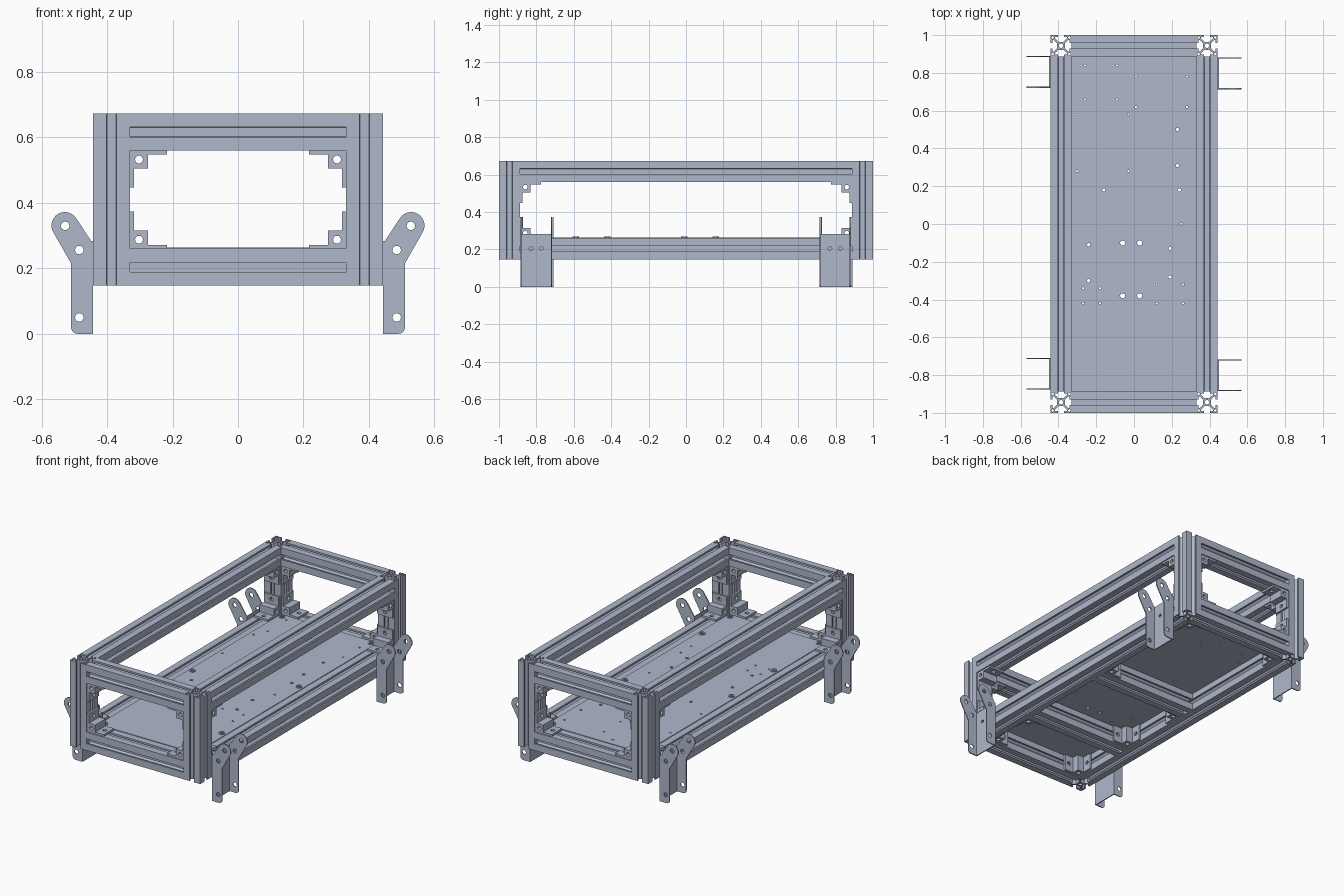
import bpy, bmesh
from math import sin, cos, radians
from mathutils import Matrix, Vector

if "Cube" in bpy.data.objects:
    bpy.data.objects.remove(bpy.data.objects["Cube"])

metal = bpy.data.materials.new("blue_grey_metal")
metal.use_nodes = True
colour = (0.43, 0.48, 0.60, 1)
metal.diffuse_color = colour
metal.node_tree.nodes["Principled BSDF"].inputs["Base Color"].default_value = colour

X, Y, Z = Vector((1, 0, 0)), Vector((0, 1, 0)), Vector((0, 0, 1))


def frame(origin, u, v):
    """Placement whose local x and y point along u and v."""
    m = Matrix((u, v, u.cross(v))).transposed().to_4x4()
    m.translation = Vector(origin)
    return m


def arc(cx, cy, r, start=0, end=360, n=16):
    full = end - start == 360
    steps = n if full else n + 1
    return [(cx + r * cos(radians(start + (end - start) * i / n)),
             cy + r * sin(radians(start + (end - start) * i / n))) for i in range(steps)]


def rect(x0, y0, x1, y1):
    return [(x0, y0), (x1, y0), (x1, y1), (x0, y1)]


def extrude(loops, depth, place):
    """Solid from an outline and holes, centred on its local z."""
    cu = bpy.data.curves.new("profile", 'CURVE')
    cu.dimensions, cu.fill_mode, cu.extrude = '2D', 'BOTH', depth / 2
    for loop in loops:
        sp = cu.splines.new('POLY')
        sp.points.add(len(loop) - 1)
        for p, (x, y) in zip(sp.points, loop):
            p.co = (x, y, 0, 1)
        sp.use_cyclic_u = True
    ob = bpy.data.objects.new("profile", cu)
    bpy.context.collection.objects.link(ob)
    dg = bpy.context.evaluated_depsgraph_get()
    me = bpy.data.meshes.new_from_object(ob.evaluated_get(dg))
    bpy.data.objects.remove(ob)
    bpy.data.curves.remove(cu)
    me.transform(place)
    return me


def build(name, parts):
    """One mesh from several extruded parts."""
    bm = bmesh.new()
    for part in parts:
        me = extrude(*part)
        bm.from_mesh(me)
        bpy.data.meshes.remove(me)
    bmesh.ops.remove_doubles(bm, verts=bm.verts, dist=1e-5)
    bmesh.ops.recalc_face_normals(bm, faces=bm.faces)
    for f in bm.faces:
        f.smooth = False
        f.material_index = 0
    out = bpy.data.meshes.new(name)
    bm.to_mesh(out)
    bm.free()
    out.materials.append(metal)
    return out


def place(name, mesh, matrix=Matrix()):
    ob = bpy.data.objects.new(name, mesh)
    ob.matrix_world = matrix
    bpy.context.collection.objects.link(ob)


# Main dimensions
H = 0.0565                        # half width of a beam
CX, CY = 0.3865, 0.9435           # post centres
IX, IY = CX - H, CY - H           # inner faces
LOW, HIGH = 0.2035, 0.6165        # rail centre heights
HERE = Matrix()

# Slotted beam section
side = [(H, -H), (H, -.015), (.046, -.015), (.046, -.031), (.038, -.031), (.021, -.014)]
side += [(x, -y) for x, y in reversed(side[1:])]
section = []
for c, s in ((1, 0), (0, 1), (-1, 0), (0, -1)):
    section += [(c * x - s * y, s * x + c * y) for x, y in side]
beam_loops = [section, arc(0, 0, .012)]
beam_loops += [arc(a * .044, b * .044, .007, n=8) for a in (-1, 1) for b in (-1, 1)]

post = build("post", [(beam_loops, HIGH - LOW + 2 * H, HERE)])
cross_rail = build("cross_rail", [(beam_loops, 2 * IX, HERE)])
side_rail = build("side_rail", [(beam_loops, 2 * IY, HERE)])

# Corner bracket: pierced block with two flanges
W, B, L, T = 0.1, 0.055, 0.113, 0.012
flange = [rect(B, -W / 2, L, W / 2), arc(.085, 0, .012)]
bracket = build("corner_bracket", [
    ([rect(0, 0, B, B), arc(B / 2, B / 2, .012)], W, HERE),
    (flange, T, frame((0, T / 2, 0), X, Z)),
    (flange, T, frame((T / 2, 0, 0), Y, Z))])

# Frame: posts, rails and brackets in every opening
for sx in (-1, 1):
    for sy in (-1, 1):
        place("corner_post", post, Matrix.Translation((sx * CX, sy * CY, (LOW + HIGH) / 2)))
        for z, sz in ((LOW + H, 1), (HIGH - H, -1)):
            place("end_opening_bracket", bracket, frame((sx * IX, sy * CY, z), -sx * X, sz * Z))
            place("side_opening_bracket", bracket, frame((sx * CX, sy * IY, z), -sy * Y, sz * Z))
        place("floor_corner_bracket", bracket, frame((sx * IX, sy * IY, LOW), -sx * X, -sy * Y))
for z in (LOW, HIGH):
    for s in (-1, 1):
        place("end_rail", cross_rail, frame((0, s * CY, z), Y, Z))
        place("long_side_rail", side_rail, frame((s * CX, 0, z), Z, X))

# Floor cross beams, each with a bracket on opposite sides
screws = [(sx * .303, sy * .86) for sx in (-1, 1) for sy in (-1, 1)]
for y, sx in ((.075, 1), (-.505, -1)):
    place("floor_beam", cross_rail, frame((0, y, LOW), Y, Z))
    for s in (-1, 1):
        place("floor_beam_bracket", bracket,
              frame((s * IX, y + s * sx * H, LOW), -s * X, s * sx * Y))
        screws.append((s * .303, y + s * sx * (H + B / 2)))

# Floor plate with drilled holes (hundredths)
small = [(-26, 84), (-9, 84), (1, 78), (28, 78), (-26, 66), (-9, 66), (1, 62), (28, 62),
         (-30, 58), (-3, 58), (-30, 28), (-3, 28), (-27, -34), (-18, -34), (12, -32),
         (26, -32), (-27, -42), (-18, -42), (12, -42), (26, -42), (25, 0)]
medium = [(23, 50), (23, 31), (-16, 18), (24, 18), (-24, -11), (19, -13), (19, -28), (-24, -30)]
large = [(-6, -10), (3, -10), (-6, -38), (3, -38)]
holes = [arc(x / 100, y / 100, r, n=10)
         for group, r in ((small, .006), (medium, .009), (large, .014)) for x, y in group]
place("floor_plate", build("floor_plate", [
    ([rect(-IX, -IY, IX, IY)] + holes, .01, Matrix.Translation((0, 0, .259)))]))

# Floor screws with open sockets
screw = build("floor_screw", [([arc(0, 0, .018), arc(0, 0, .009, n=6)], .008, HERE)])
for x, y in screws:
    place("floor_screw", screw, Matrix.Translation((x, y, .266)))

# Side legs: folded channel with two cranked ears
sheet, half = .006, .084
face_x = CX + H
ear = [[(face_x, 0)] + arc(.49, .02, .02, -90, 0, 6) + [(.51, .215)]
       + arc(.529, .331, .041, -30, 150, 14) + [(face_x, .275)],
       arc(.485, .05, .013), arc(.485, .256, .013), arc(.528, .33, .013)]
back = [rect(-half, 0, half, .283), arc(-.0275, .205, .01), arc(.0275, .205, .01)]
leg = build("leg", [
    (back, sheet, frame((face_x + sheet / 2, 0, 0), Y, Z)),
    (ear, sheet, frame((0, half - sheet / 2, 0), X, Z)),
    (ear, sheet, frame((0, sheet / 2 - half, 0), X, Z))])
for s, offset in ((1, -.002), (-1, .006)):
    for sy in (-1, 1):
        place("leg_bracket", leg, frame((0, sy * .799 + offset, 0), s * X, s * Y))
